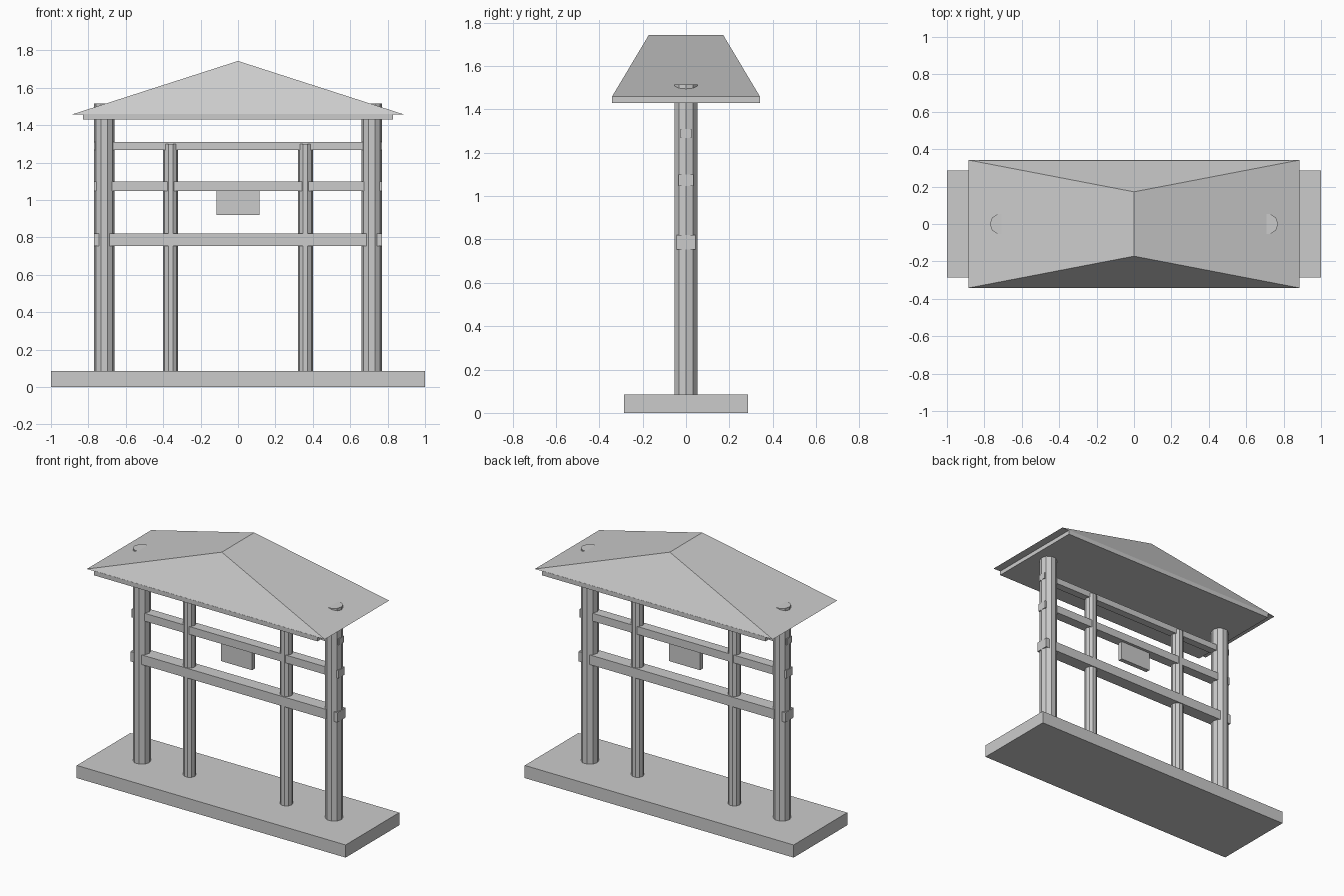
import bpy, bmesh
from math import cos, sin, tau

if "Cube" in bpy.data.objects:
    bpy.data.objects.remove(bpy.data.objects["Cube"])


def mesh_object(name, bm):
    bmesh.ops.recalc_face_normals(bm, faces=bm.faces)
    me = bpy.data.meshes.new(name)
    bm.to_mesh(me)
    bm.free()
    ob = bpy.data.objects.new(name, me)
    bpy.context.collection.objects.link(ob)
    return ob


def box(name, half_x, half_y, z0, z1):
    bm = bmesh.new()
    bmesh.ops.create_cube(bm, size=1)
    for v in bm.verts:
        v.co = (v.co.x * 2 * half_x, v.co.y * 2 * half_y,
                z0 if v.co.z < 0 else z1)
    return mesh_object(name, bm)


def post(name, x, radius, z0, z1, sides=10):
    bm = bmesh.new()
    ring = [bm.verts.new((x + radius * cos(tau * i / sides),
                          radius * sin(tau * i / sides), z0))
            for i in range(sides)]
    face = bm.faces.new(ring)
    ext = bmesh.ops.extrude_face_region(bm, geom=[face], use_keep_orig=True)
    top = [g for g in ext["geom"] if isinstance(g, bmesh.types.BMVert)]
    bmesh.ops.translate(bm, verts=top, vec=(0, 0, z1 - z0))
    return mesh_object(name, bm)


# Ground plinth
box("base_slab", 1.0, 0.285, 0, 0.085)

# Outer pillars and slimmer inner posts
for side, s in (("left", -1), ("right", 1)):
    post(side + "_pillar", s * 0.715, 0.055, 0.085, 1.515)
    post(side + "_inner_post", s * 0.36, 0.04, 0.085, 1.30)

# Cross beams
box("lower_beam", 0.77, 0.044, 0.755, 0.82)
box("middle_beam", 0.77, 0.034, 1.047, 1.10)
box("upper_beam", 0.77, 0.026, 1.268, 1.31)

# Hanging plaque
box("plaque", 0.115, 0.015, 0.92, 1.05)

# Eave board and hipped roof with its ridge running front to back
box("eave_board", 0.83, 0.342, 1.43, 1.46)
bm = bmesh.new()
a, b, c, d = [bm.verts.new((x, y, 1.458)) for x, y in
              ((-0.885, -0.342), (0.885, -0.342), (0.885, 0.342), (-0.885, 0.342))]
front, back = [bm.verts.new((0, y, 1.743)) for y in (-0.172, 0.172)]
for f in ((a, b, c, d), (a, b, front), (c, d, back),
          (b, c, back, front), (d, a, front, back)):
    bm.faces.new(f)
mesh_object("roof", bm)
